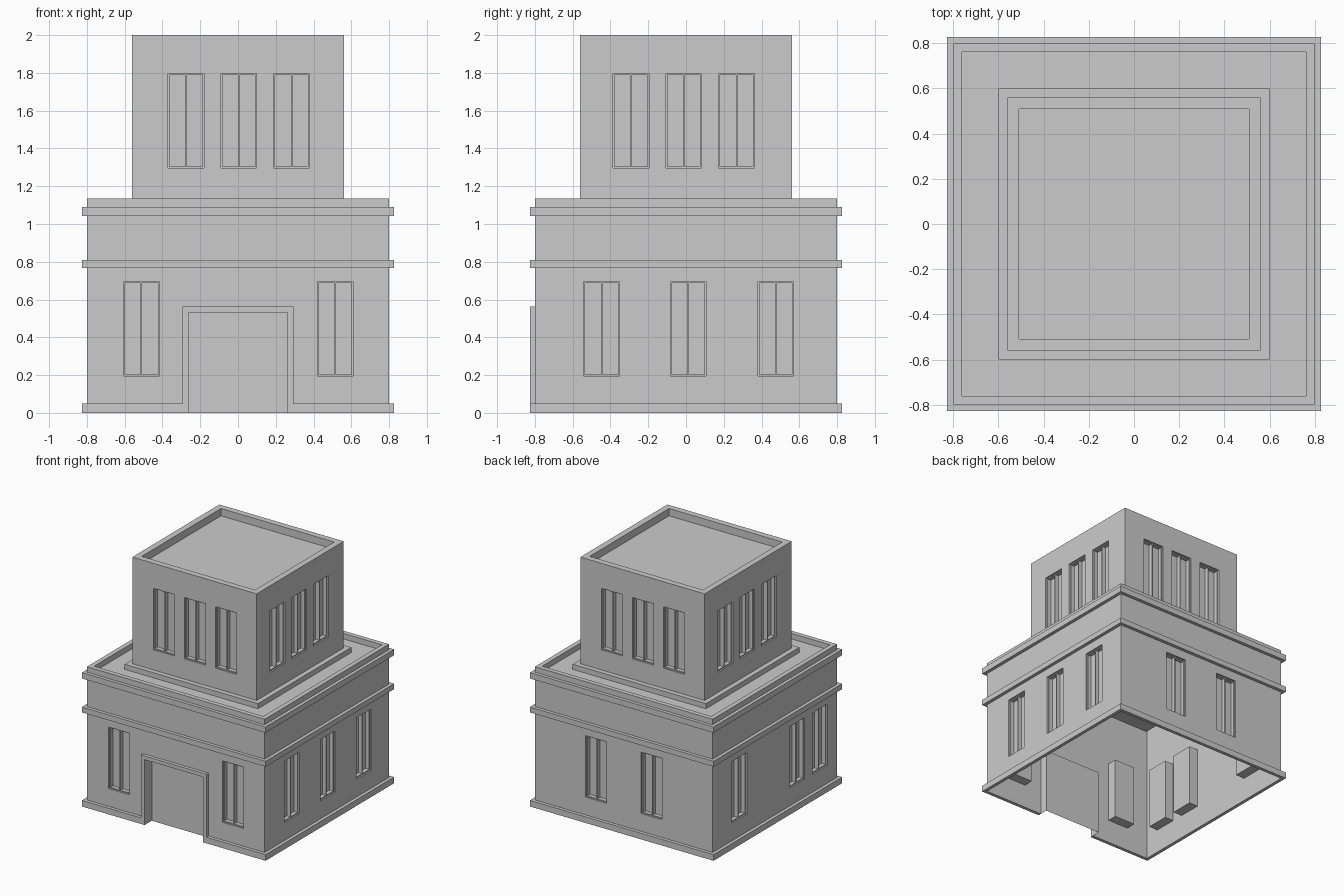
import bpy
import bmesh
from math import pi
from mathutils import Matrix, Vector

cube = bpy.data.objects.get("Cube")
if cube:
    bpy.data.objects.remove(cube)

stone = bpy.data.materials.new("plain_grey")
stone.use_nodes = True
GREY = (0.6, 0.6, 0.6, 1)
stone.diffuse_color = GREY
stone.node_tree.nodes["Principled BSDF"].inputs["Base Color"].default_value = GREY

BODY, TOWER, TRIM = 0.8, 0.56, 0.827
BODY_TOP, DECK, SLAB_TOP, TOP = 1.135, 1.09, 1.132, 2.0
WIN_W, PANE, CASING, BAR = 0.19, 0.045, 0.08, 0.008


def finish(name, bm, turn=0):
    """Store a bmesh as an object, turned in quarter turns about z."""
    bm.transform(Matrix.Rotation(turn * pi / 2, 4, "Z"))
    mesh = bpy.data.meshes.new(name)
    bm.to_mesh(mesh)
    bm.free()
    mesh.materials.append(stone)
    obj = bpy.data.objects.new(name, mesh)
    bpy.context.collection.objects.link(obj)


def face(bm, points):
    bm.faces.new([bm.verts.new(p) for p in points])


def box(bm, x0, x1, y0, y1, z0, z1):
    size = Matrix.Diagonal((x1 - x0, y1 - y0, z1 - z0, 1))
    centre = Vector((x0 + x1, y0 + y1, z0 + z1)) / 2
    bmesh.ops.create_cube(bm, size=1, matrix=Matrix.Translation(centre) @ size)


def rect(r, y):
    x0, x1, z0, z1 = r
    return [(x0, y, z0), (x1, y, z0), (x1, y, z1), (x0, y, z1)]


def square_sweep(name, profile, cap=False):
    """Carry a (radius, height) profile round a square."""
    bm = bmesh.new()
    rings = [[bm.verts.new((sx * r, sy * r, z))
              for sx, sy in ((-1, -1), (1, -1), (1, 1), (-1, 1))] for r, z in profile]
    for a, b in zip(rings, rings[1:]):
        for k in range(4):
            n = (k + 1) % 4
            bm.faces.new((a[k], a[n], b[n], b[k]))
    if cap:
        bm.faces.new(rings[-1])
    finish(name, bm)


def recess(bm, r, y, depth):
    """Line an opening with reveals and a back panel."""
    front, back = rect(r, y), rect(r, y + depth)
    for k in range(4):
        if k == 0 and r[2] == 0:
            continue
        n = (k + 1) % 4
        face(bm, (front[k], front[n], back[n], back[k]))
    face(bm, back)


def wall(name, half, z0, z1, windows, turn, door=None):
    """Flat wall with cut openings; windows get panes, casings and frames."""
    bm = bmesh.new()
    openings = windows + ([door] if door else [])
    xs = sorted({-half, half, *(x for o in openings for x in o[:2])})
    zs = sorted({z0, z1, *(z for o in openings for z in o[2:])})
    for xa, xb in zip(xs, xs[1:]):
        for za, zb in zip(zs, zs[1:]):
            cx, cz = (xa + xb) / 2, (za + zb) / 2
            if not any(o[0] < cx < o[1] and o[2] < cz < o[3] for o in openings):
                face(bm, rect((xa, xb, za, zb), -half))
    bmesh.ops.remove_doubles(bm, verts=bm.verts, dist=0.0001)
    for o in windows:
        recess(bm, o, -half, CASING)
    if door:
        recess(bm, door, -half, 0.065)
    finish(name, bm, turn)

    # window panes and slim frames with a centre mullion
    bm = bmesh.new()
    ya, yb = -half + 0.012, -half + PANE
    for o in windows:
        face(bm, rect(o, yb))
        xa, xb, za, zb = o
        mid = (xa + xb) / 2
        for x in (xa, mid - BAR / 2, xb - BAR):
            box(bm, x, x + BAR, ya, yb, za, zb)
        for z in (za, zb - BAR):
            box(bm, xa + BAR, xb - BAR, ya, yb, z, z + BAR)
    finish(name + "_windows", bm, turn)


def window_row(centres, z0, z1):
    return [(c - WIN_W / 2, c + WIN_W / 2, z0, z1) for c in centres]


# Lower and tower walls, in quarter turns from the front
DOOR = (-0.262, 0.262, 0, 0.532)
SIDES = ("front", "right", "back", "left")
LOWER = ((-0.511, 0.515), (-0.447, 0.012, 0.475), (-0.25, 0.25), (-0.455, 0.29, 0.58))
for turn, side in enumerate(SIDES):
    wall("lower_wall_" + side, BODY, 0, BODY_TOP, window_row(LOWER[turn], 0.195, 0.695),
         turn, DOOR if side == "front" else None)
    shift = -0.012 if turn % 2 else 0.004
    upper = [shift + i * 0.28 for i in (-1, 0, 1)]
    wall("tower_wall_" + side, TOWER, DECK, TOP, window_row(upper, 1.296, 1.796), turn)

# Roofs with parapets, and the slab under the tower
square_sweep("lower_roof", [(BODY, BODY_TOP), (0.762, BODY_TOP), (0.762, DECK)], cap=True)
square_sweep("tower_roof", [(TOWER, TOP), (0.51, TOP), (0.51, 1.94)], cap=True)
square_sweep("tower_base_slab", [(0.6, DECK), (0.6, SLAB_TOP), (TOWER, SLAB_TOP)])

# Raised bands
for name, z0, z1 in (("middle_band", 0.766, 0.81), ("cornice_band", 1.042, 1.09)):
    square_sweep(name, [(BODY, z0), (TRIM, z0), (TRIM, z1), (BODY, z1)])

# Plinth, broken at the doorway
FRAME = 0.295
bm = bmesh.new()
for s in (-1, 1):
    box(bm, *sorted((s * BODY, s * TRIM)), -TRIM, TRIM, 0, 0.05)
    box(bm, *sorted((s * FRAME, s * BODY)), -TRIM, -BODY, 0, 0.05)
box(bm, -BODY, BODY, BODY, TRIM, 0, 0.05)
finish("plinth", bm)

# Door surround
bm = bmesh.new()
for s in (-1, 1):
    box(bm, *sorted((s * DOOR[1], s * FRAME)), -TRIM, -BODY, 0, DOOR[3])
box(bm, -FRAME, FRAME, -TRIM, -BODY, DOOR[3], 0.562)
finish("door_surround", bm)
